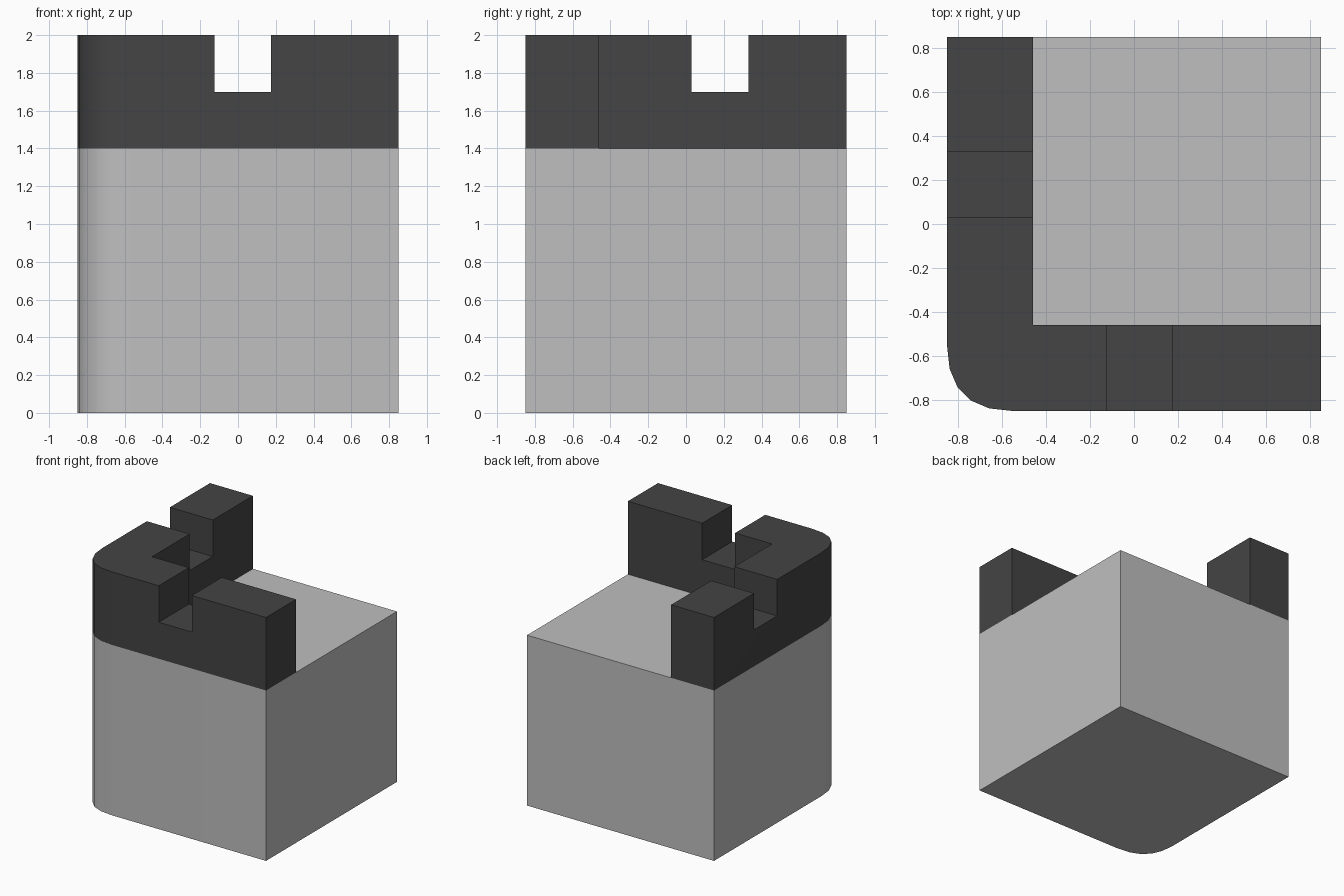
import bpy
import bmesh
from math import radians
from mathutils import Vector

default = bpy.data.objects.get("Cube")
if default:
    bpy.data.objects.remove(default, do_unlink=True)

HALF = 0.85         # half the block width
ROUND = 0.30        # size of the rounded corner
INNER = -0.46       # inner face of the parapet
DECK, SILL, TOP = 1.40, 1.70, 2.00


def make_material(name, grey):
    mat = bpy.data.materials.new(name)
    mat.use_nodes = True
    colour = (grey, grey, grey, 1.0)
    mat.diffuse_color = colour
    mat.node_tree.nodes["Principled BSDF"].inputs["Base Color"].default_value = colour
    return mat


def prism(name, outline, z0, z1, mat):
    """Extrude a counter-clockwise outline from z0 up to z1."""
    bm = bmesh.new()
    face = bm.faces.new([bm.verts.new((x, y, z0)) for x, y in outline])
    ext = bmesh.ops.extrude_face_region(bm, geom=[face], use_keep_orig=True)
    moved = [v for v in ext["geom"] if isinstance(v, bmesh.types.BMVert)]
    bmesh.ops.translate(bm, verts=moved, vec=(0, 0, z1 - z0))
    bmesh.ops.recalc_face_normals(bm, faces=bm.faces)
    mesh = bpy.data.meshes.new(name)
    bm.to_mesh(mesh)
    bm.free()
    mesh.materials.append(mat)
    obj = bpy.data.objects.new(name, mesh)
    bpy.context.collection.objects.link(obj)
    return obj


def rectangle(x0, x1, y0, y1):
    return [(x0, y0), (x1, y0), (x1, y1), (x0, y1)]


def rounded_corner(steps=5):
    """Quadratic curve around the front right corner."""
    a = Vector((-HALF, -HALF + ROUND))
    b = Vector((-HALF, -HALF))
    c = Vector((-HALF + ROUND, -HALF))
    points = []
    for i in range(steps + 1):
        t = i / steps
        points.append(tuple(a.lerp(b, t).lerp(b.lerp(c, t), t)))
    return points


def cut(target, cutter):
    """Subtract the cutter, then discard it."""
    cutter.hide_render = True
    mod = target.modifiers.new("notch", "BOOLEAN")
    mod.operation = "DIFFERENCE"
    mod.solver = "EXACT"
    mod.object = cutter
    bpy.context.view_layer.update()
    graph = bpy.context.evaluated_depsgraph_get()
    mesh = bpy.data.meshes.new_from_object(target.evaluated_get(graph))
    target.modifiers.clear()
    target.data = mesh
    bpy.data.objects.remove(cutter, do_unlink=True)


light_stone = make_material("light grey stone", 0.52)
dark_stone = make_material("dark grey stone", 0.058)

# Outer edge shared by the block and the parapet
outer = [(-HALF, HALF)] + rounded_corner() + [(HALF, -HALF)]

# Main block
block = prism("wall_block", outer + [(HALF, HALF)], 0, DECK, light_stone)

# L-shaped parapet along the front and right sides
inner = [(HALF, INNER), (INNER, INNER), (INNER, HALF)]
parapet = prism("parapet", outer + inner, DECK, TOP, dark_stone)

# One crenel through each arm
for outline in (rectangle(-0.125, 0.175, -1, -0.3),
                rectangle(-1, -0.3, 0.03, 0.33)):
    cut(parapet, prism("crenel_cutter", outline, SILL, TOP + 0.2, dark_stone))

# Smooth the rounded corner, keep the edges sharp
for obj in (block, parapet):
    bpy.ops.object.select_all(action="DESELECT")
    obj.select_set(True)
    bpy.context.view_layer.objects.active = obj
    bpy.ops.object.shade_smooth_by_angle(angle=radians(30))
